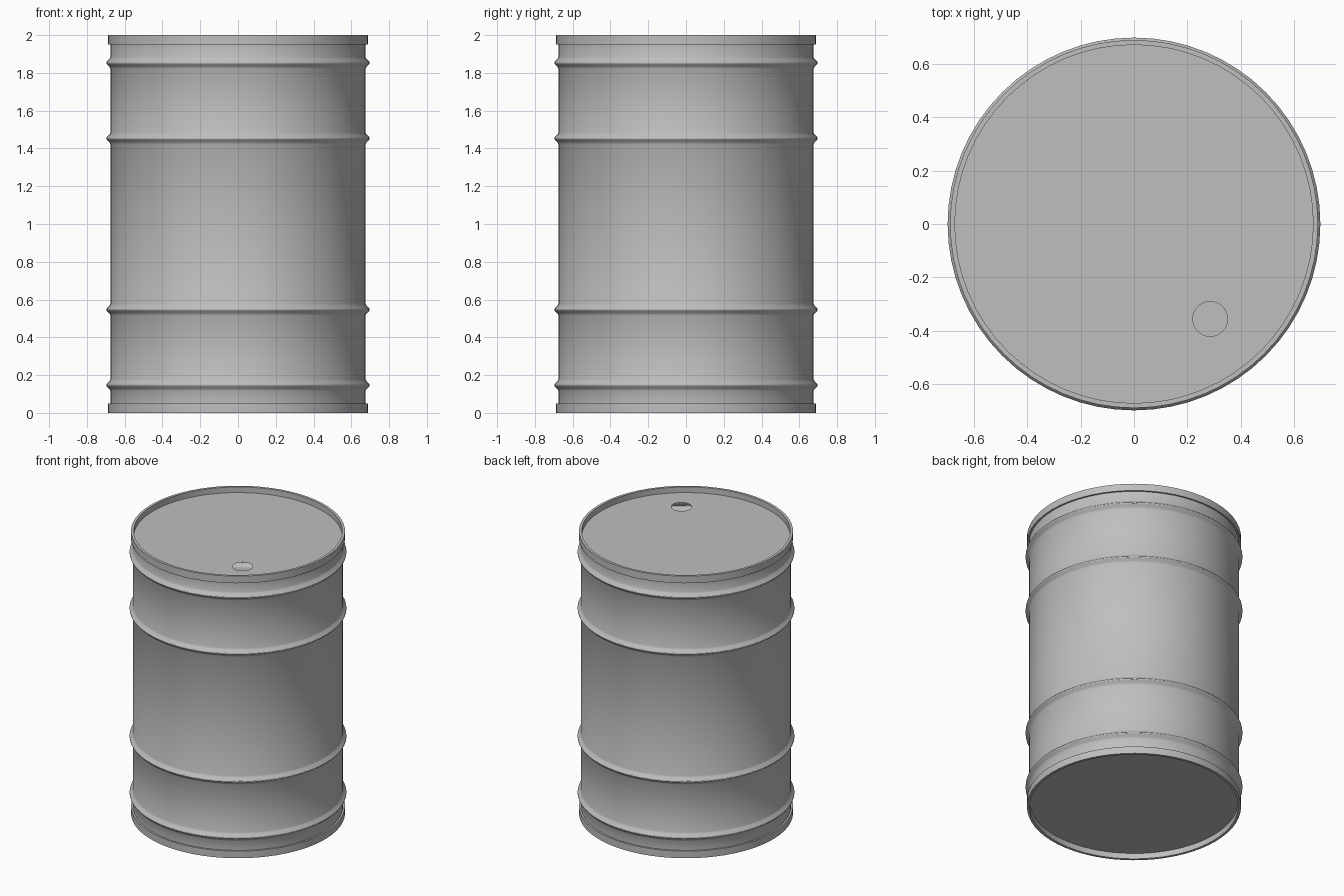
import bpy, bmesh, math
from mathutils import Matrix, Vector

if "Cube" in bpy.data.objects:
    bpy.data.objects.remove(bpy.data.objects["Cube"])

SEGMENTS = 64
BODY_R, LIP_R, INNER_R = 0.676, 0.688, 0.67
LIP_H, RECESS = 0.05, 0.04

steel = bpy.data.materials.new("grey steel")
steel.use_nodes = True
GREY = (0.52, 0.52, 0.52, 1)
steel.diffuse_color = GREY
steel.node_tree.nodes["Principled BSDF"].inputs["Base Color"].default_value = GREY


def finish(name, bm):
    mesh = bpy.data.meshes.new(name)
    bm.to_mesh(mesh)
    bm.free()
    mesh.materials.append(steel)
    obj = bpy.data.objects.new(name, mesh)
    bpy.context.collection.objects.link(obj)
    bpy.ops.object.select_all(action="DESELECT")
    obj.select_set(True)
    bpy.context.view_layer.objects.active = obj
    bpy.ops.object.shade_smooth_by_angle(angle=math.radians(30))
    return obj


def lathe(name, profile):
    """Spin (radius, height) points, listed from bottom to top, around z."""
    bm = bmesh.new()
    verts = [bm.verts.new((r, 0, z)) for r, z in profile]
    edges = [bm.edges.new(pair) for pair in zip(verts, verts[1:])]
    bmesh.ops.spin(bm, geom=verts + edges, axis=(0, 0, 1), cent=(0, 0, 0),
                   angle=math.tau, steps=SEGMENTS)
    bmesh.ops.remove_doubles(bm, verts=bm.verts, dist=0.0002)
    bmesh.ops.recalc_face_normals(bm, faces=bm.faces)
    return finish(name, bm)


def disc(name, z, up, hole=None):
    """Flat round plate, with an optional (x, y, radius) opening."""
    bm = bmesh.new()
    bmesh.ops.create_circle(bm, segments=SEGMENTS, radius=INNER_R,
                            matrix=Matrix.Translation((0, 0, z)))
    if hole:
        x, y, radius = hole
        bmesh.ops.create_circle(bm, segments=32, radius=radius,
                                matrix=Matrix.Translation((x, y, z)))
    bmesh.ops.triangle_fill(bm, edges=bm.edges[:], use_beauty=True,
                            normal=Vector((0, 0, up)))
    for face in bm.faces:
        face.normal_update()
        if face.normal.z * up < 0:
            face.normal_flip()
    return finish(name, bm)


# Drum wall: recessed ends, stepped lips and four rolled hoops
rib = [(0, -0.03), (0.005, -0.02), (0.018, -0.008), (0.021, -0.003)]
rib += [(r, -z) for r, z in reversed(rib)]
wall = [(INNER_R, RECESS), (INNER_R, 0), (LIP_R, 0), (LIP_R, LIP_H), (BODY_R, LIP_H)]
profile = list(wall)
for height in (0.147, 0.547, 1.453, 1.853):
    profile += [(BODY_R + r, height + z) for r, z in rib]
profile += [(r, 2 - z) for r, z in reversed(wall)]
lathe("drum_wall", profile)

# End plates, the upper one with a filling hole
disc("lid", 2 - RECESS, 1, hole=(0.285, -0.355, 0.065))
disc("base", RECESS, -1)
